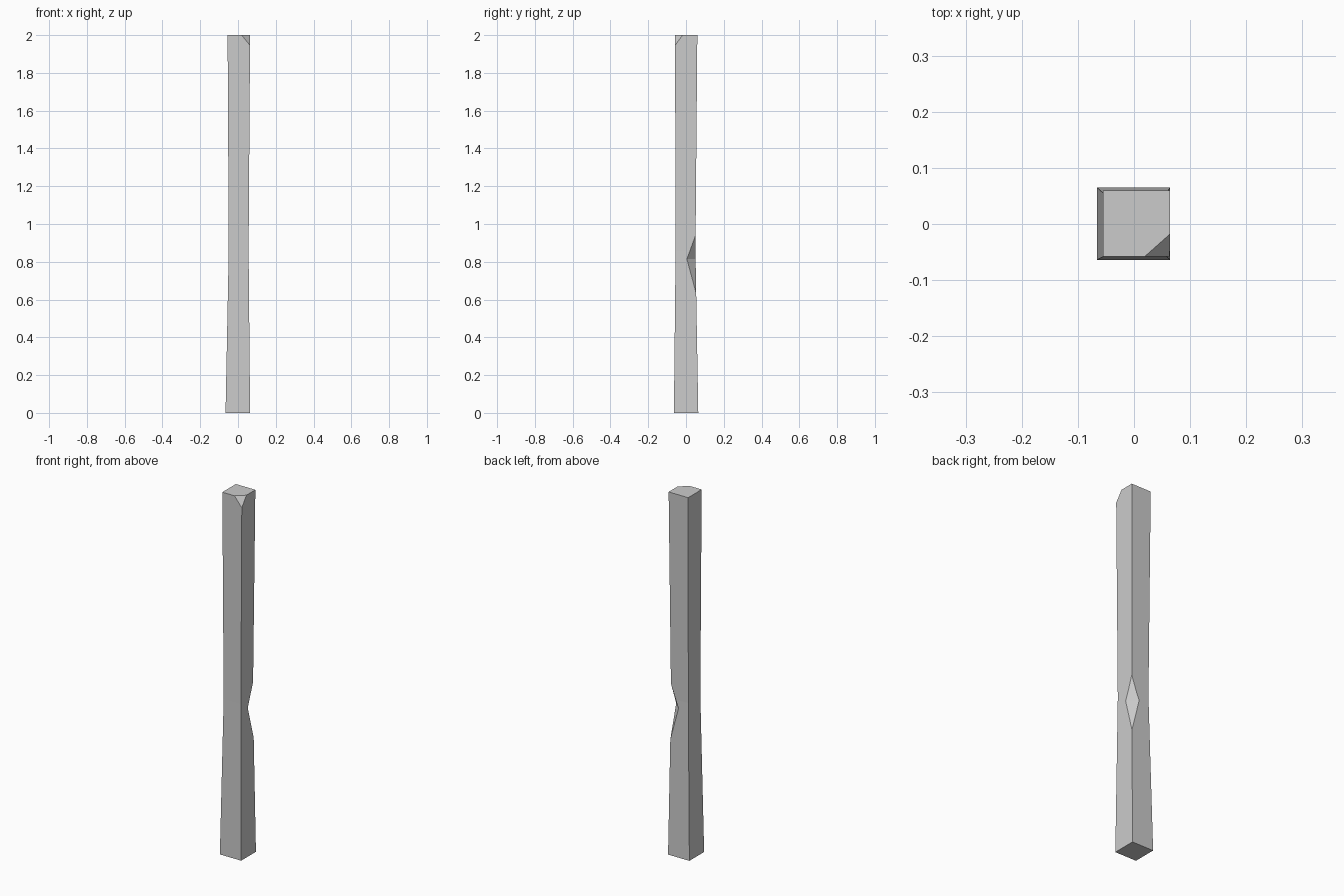
import bpy, bmesh
from mathutils import Vector

if "Cube" in bpy.data.objects:
    bpy.data.objects.remove(bpy.data.objects["Cube"])


def finish(bm, name):
    bmesh.ops.recalc_face_normals(bm, faces=bm.faces)
    mesh = bpy.data.meshes.new(name)
    bm.to_mesh(mesh)
    bm.free()
    obj = bpy.data.objects.new(name, mesh)
    bpy.context.collection.objects.link(obj)
    return obj


def loft(loops, name):
    # Skin closed loops of points, capping both ends
    bm = bmesh.new()
    rings = [[bm.verts.new(p) for p in loop] for loop in loops]
    n = len(rings[0])
    for a, b in zip(rings, rings[1:]):
        for i in range(n):
            j = (i + 1) % n
            bm.faces.new((a[i], a[j], b[j], b[i]))
    bm.faces.new(rings[0])
    bm.faces.new(rings[-1])
    return finish(bm, name)


def rect(x0, x1, y0, y1, z):
    return [(x0, y0, z), (x1, y0, z), (x1, y1, z), (x0, y1, z)]


# Post: square timber, slightly pinched at the waist
post = loft([rect(-0.066, 0.064, -0.064, 0.065, 0),
             rect(-0.049, 0.056, -0.055, 0.050, 0.86),
             rect(-0.055, 0.064, -0.058, 0.060, 2)], "wooden_post")

# Chipped top corner at the front right
bm = bmesh.new()
bm.from_mesh(post.data)
a, b, c = Vector((0.019, -0.058, 2)), Vector((0.064, -0.018, 2)), Vector((0.064, -0.058, 1.945))
normal = (b - a).cross(c - a)
if normal.z < 0:
    normal.negate()
cut = bmesh.ops.bisect_plane(bm, geom=bm.verts[:] + bm.edges[:] + bm.faces[:],
                             plane_co=a, plane_no=normal, clear_outer=True)
edges = [e for e in cut["geom_cut"] if isinstance(e, bmesh.types.BMEdge)]
bmesh.ops.contextual_create(bm, geom=edges)
bmesh.ops.recalc_face_normals(bm, faces=bm.faces)
bm.to_mesh(post.data)
bm.free()

# V-shaped notch hacked into the back right edge
out = Vector((1, 1, 0)).normalized()
along = Vector((1, -1, 0)).normalized()
profile = [(0.0431, 0.815), (0.141, 1.19), (0.141, 0.32)]
notch = loft([[out * u + along * s + Vector((0, 0, z)) for u, z in profile]
              for s in (-0.15, 0.15)], "notch_cutter")
notch.hide_render = True
notch.hide_viewport = True
mod = post.modifiers.new("notch", 'BOOLEAN')
mod.operation = 'DIFFERENCE'
mod.solver = 'EXACT'
mod.object = notch
